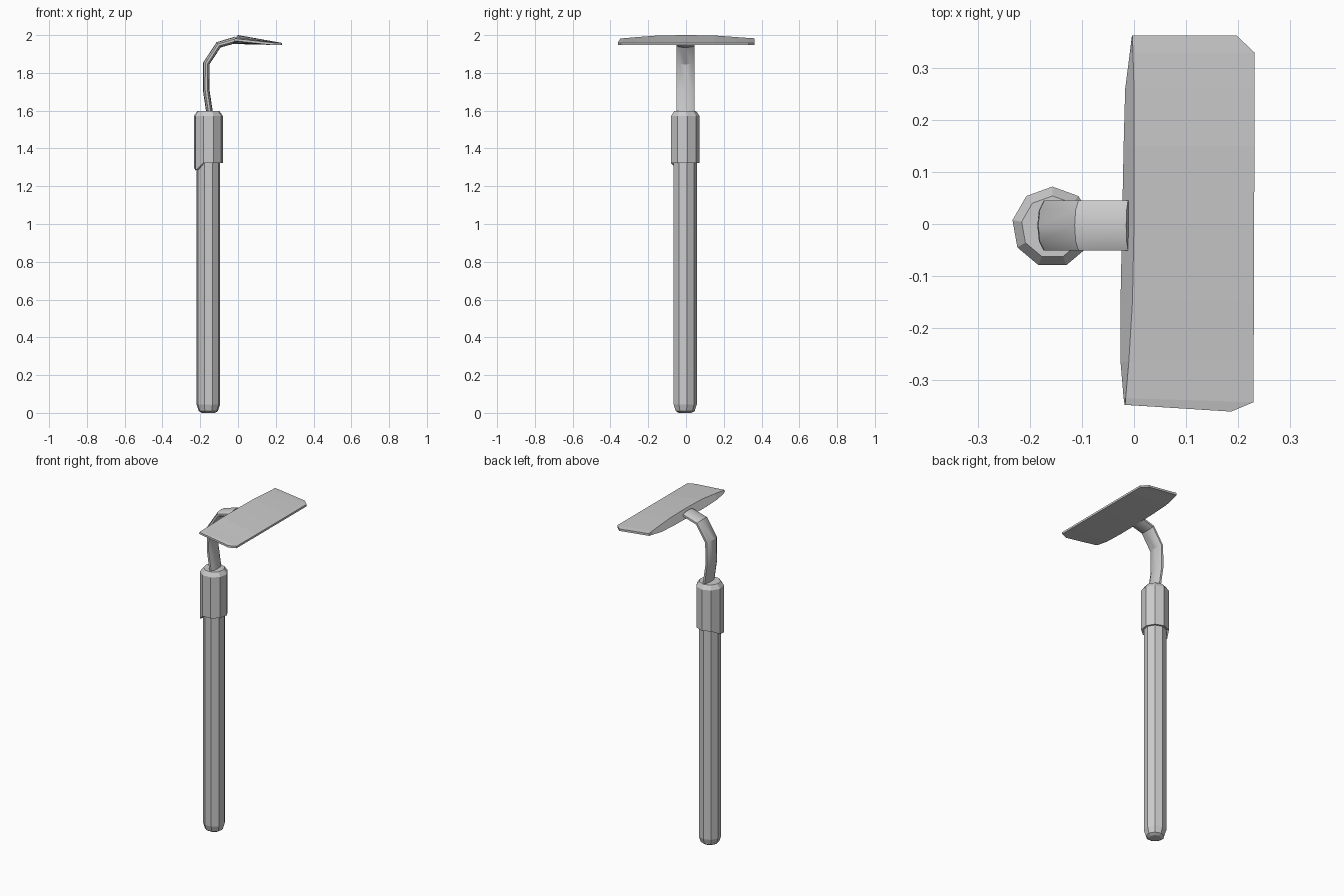
import bpy, bmesh, math
from mathutils import Vector

if "Cube" in bpy.data.objects:
    bpy.data.objects.remove(bpy.data.objects["Cube"])

CX, CY = -0.157, -0.006      # axis of the handle
SIDES = 9


def loft(name, rings, closed=False):
    """Skin equal-length rings of points; cap the ends unless the tube closes on itself."""
    bm = bmesh.new()
    vs = [[bm.verts.new(p) for p in r] for r in rings]
    n = len(vs[0])
    pairs = list(zip(vs, vs[1:])) + ([(vs[-1], vs[0])] if closed else [])
    for a, b in pairs:
        for i in range(n):
            j = (i + 1) % n
            bm.faces.new((a[i], a[j], b[j], b[i]))
    if not closed:
        bm.faces.new(vs[0])
        bm.faces.new(vs[-1])
    bmesh.ops.recalc_face_normals(bm, faces=bm.faces)
    me = bpy.data.meshes.new(name)
    bm.to_mesh(me)
    bm.free()
    ob = bpy.data.objects.new(name, me)
    bpy.context.collection.objects.link(ob)
    return ob


def ring(r, z, dips={}):
    pts = []
    for k in range(SIDES):
        a = math.radians(90 + 40 * k)
        pts.append((CX + r * math.cos(a), CY + r * math.sin(a), z - dips.get(k, 0)))
    return pts


# Handle: nine-sided pole with a rounded butt
loft("handle", [ring(r, z) for r, z in
                [(0.035, 0), (0.052, 0.01), (0.063, 0.045), (0.063, 1.45)]])

# Ferrule: thicker collar, lower lip dips at the back
dip = {2: 0.025, 3: 0.038}
loft("ferrule", [ring(0.058, 1.325, dip), ring(0.078, 1.322, dip),
                 ring(0.078, 1.572), ring(0.06, 1.597)])

# Neck: flattened bar bent forward along a short path
path = [(-0.143, 1.55), (-0.153, 1.61), (-0.168, 1.71), (-0.167, 1.85),
        (-0.103, 1.948), (-0.01, 1.975)]
section = [(-0.048, 0.006), (-0.03, 0.015), (0, 0.018), (0.03, 0.015), (0.048, 0.006),
           (0.048, -0.006), (0.03, -0.015), (0, -0.017), (-0.03, -0.015), (-0.048, -0.006)]
rings = []
for i, (x, z) in enumerate(path):
    p, q = path[max(i - 1, 0)], path[min(i + 1, len(path) - 1)]
    t = Vector((q[0] - p[0], q[1] - p[1])).normalized()
    rings.append([(x - t.y * w, -0.003 + v, z + t.x * w) for v, w in section])
neck = loft("neck", rings)
bpy.context.view_layer.objects.active = neck
neck.select_set(True)
bpy.ops.object.shade_smooth_by_angle(angle=math.radians(30))

# Blade: wedge lofted sideways; y, front x, front y shift, back x, ridge x, ridge z, bottom z
stations = [(-0.348, 0.187, -0.013, -0.018, -0.017, 1.982, 1.97),
            (-0.335, 0.230, -0.008, -0.020, -0.016, 1.983, 1.966),
            (-0.265, 0.230, 0, -0.026, -0.010, 1.989, 1.958),
            (-0.15, 0.231, 0, -0.026, -0.003, 1.998, 1.954),
            (0.0, 0.231, 0, -0.023, 0.0, 2.0, 1.953),
            (0.15, 0.232, 0, -0.020, 0.0, 1.998, 1.954),
            (0.26, 0.232, 0, -0.017, 0.0, 1.99, 1.958),
            (0.33, 0.232, 0, -0.008, -0.002, 1.985, 1.966),
            (0.363, 0.197, 0, -0.004, -0.003, 1.983, 1.97)]
loft("blade", [[(bx, y, zb), (rx, y, zr), (fx, y + dy, 1.959), (fx, y + dy, 1.947)]
               for y, fx, dy, bx, rx, zr, zb in stations])
